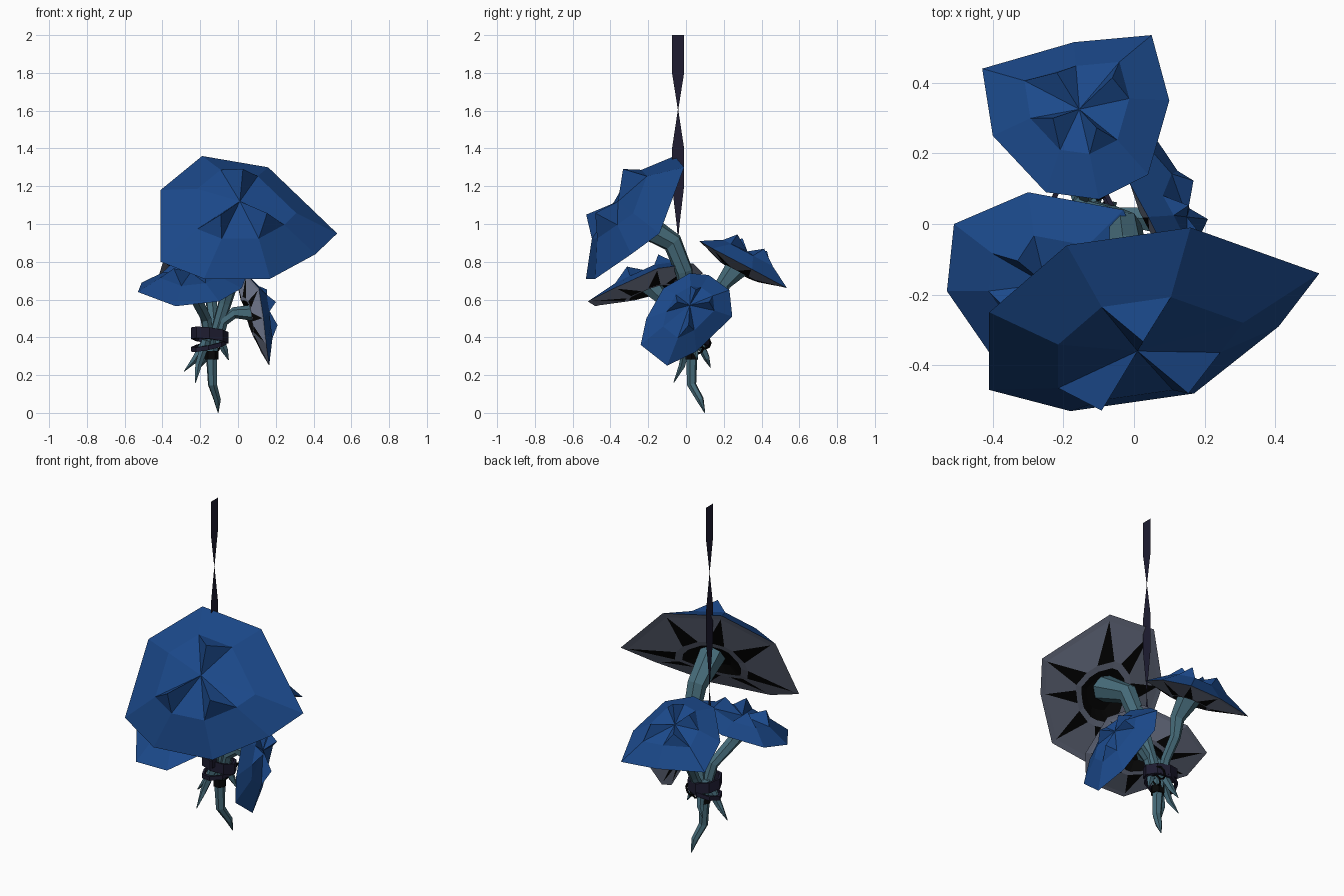
import bpy, bmesh, math
from mathutils import Vector as V

if "Cube" in bpy.data.objects:
    bpy.data.objects.remove(bpy.data.objects["Cube"])


def material(name, rgb):
    m = bpy.data.materials.new(name)
    m.diffuse_color = (*rgb, 1)
    m.use_nodes = True
    m.node_tree.nodes["Principled BSDF"].inputs["Base Color"].default_value = m.diffuse_color
    return m


BLUE = material("cap blue", (0.011, 0.066, 0.255))
GREY = material("gill grey", (0.20, 0.23, 0.325))
BLACK = material("gill black", (0.002, 0.002, 0.002))
TEAL = material("stem teal", (0.062, 0.15, 0.195))
DARK = material("ribbon dark purple", (0.013, 0.012, 0.031))


def finish(name, bm, mats):
    bmesh.ops.recalc_face_normals(bm, faces=bm.faces[:])
    me = bpy.data.meshes.new(name)
    bm.to_mesh(me)
    bm.free()
    for m in mats:
        me.materials.append(m)
    ob = bpy.data.objects.new(name, me)
    bpy.context.collection.objects.link(ob)
    return ob


def cap(name, rim, apex, horns, lift, bump, belly=0.035):
    """Crumpled mushroom cap: sharp rim, raised horns on top, bulging gills beneath."""
    rim = [V(p) for p in rim]
    apex = V(apex)
    n = len(rim)
    c = sum(rim, V()) / n
    nrm = sum(((rim[i] - c).cross(rim[(i + 1) % n] - c) for i in range(n)), V()).normalized()
    if nrm.dot(apex - c) < 0:
        nrm = -nrm
    bm = bmesh.new()
    R = [bm.verts.new(p) for p in rim]
    top = bm.verts.new(apex)
    ring = [bm.verts.new(apex.lerp(p, 0.56) + nrm * lift) for p in rim]

    def face(idx, *vs):
        bm.faces.new(vs).material_index = idx

    # top surface with horns
    for i in range(n):
        j = (i + 1) % n
        face(0, R[i], R[j], ring[j])
        face(0, R[i], ring[j], ring[i])
        if i in horns:
            tip = bm.verts.new(apex.lerp((rim[i] + rim[j]) / 2, 0.42) + nrm * bump)
            face(0, ring[i], ring[j], tip)
            face(0, top, ring[i], tip)
            face(0, top, tip, ring[j])
        else:
            face(0, top, ring[i], ring[j])

    # underside: grey panels, black wedges, grey and black collars
    def under(f, d):
        return [bm.verts.new(c.lerp(rim[i].lerp(rim[(i + 1) % n], t), f) + nrm * d)
                for i in range(n) for t in (0.33, 0.67)]
    a, b, e = under(0.46, -belly), under(0.37, -belly), under(0.22, 0.0)
    # wedge tips stop just short of the rim
    w = [bm.verts.new(c.lerp(p, 0.92) - nrm * belly * 0.1) for p in rim]
    for i in range(n):
        j = (i + 1) % n
        face(1, R[i], R[j], w[j], w[i])
        face(1, w[i], w[j], a[2 * i + 1], a[2 * i])
        face(2, w[i], a[2 * i], a[2 * i - 1])
    for k in range(2 * n):
        face(1, a[k - 1], a[k], b[k], b[k - 1])
        face(2, b[k - 1], b[k], e[k], e[k - 1])
    face(2, *e)
    return finish(name, bm, (BLUE, GREY, BLACK))


def tube(name, pts, radii, mat, sides=6):
    """Faceted tapered tube along a path."""
    bm = bmesh.new()
    pts = [V(p) for p in pts]
    loops = []
    for i, p in enumerate(pts):
        d = (pts[min(i + 1, len(pts) - 1)] - pts[max(i - 1, 0)]).normalized()
        u = d.cross(V((0.31, 0.95, 0.05))).normalized()
        w = d.cross(u)
        loops.append([bm.verts.new(p + (u * math.cos(t) + w * math.sin(t)) * radii[i])
                      for t in (2 * math.pi * k / sides for k in range(sides))])
    for l0, l1 in zip(loops, loops[1:]):
        for k in range(sides):
            bm.faces.new((l0[k - 1], l0[k], l1[k], l1[k - 1]))
    bm.faces.new(loops[0])
    bm.faces.new(loops[-1])
    return finish(name, bm, (mat,))


def band(name, loc, rx, ry, h, thick, tilt, mat, sides=8):
    """Flat strap wrapped round the stems."""
    bm = bmesh.new()
    rows = []
    for k in range(sides):
        t = 2 * math.pi * k / sides
        row = []
        for s, z in ((1, -h), (1, h), (1 - thick, h), (1 - thick, -h)):
            x, y = rx * s * math.cos(t), ry * s * math.sin(t)
            row.append(bm.verts.new(V(loc) + V((x, y, z + tilt[0] * x + tilt[1] * y))))
        rows.append(row)
    for k in range(sides):
        for q in range(4):
            bm.faces.new((rows[k - 1][q], rows[k][q], rows[k][q - 1], rows[k - 1][q - 1]))
    return finish(name, bm, (mat,))


# four caps
cap("front_cap",
    [(-.41, -.25, 1.18), (-.19, -.06, 1.36), (.16, -.01, 1.30), (.525, -.14, .95),
     (.41, -.29, .84), (.17, -.48, .71), (-.18, -.53, .71), (-.41, -.47, .80)],
    (.01, -.36, 1.12), (1, 4, 6), .055, .14, .03)
cap("back_cap",
    [(-.43, .44, .69), (-.17, .515, .67), (.05, .535, .66), (.10, .35, .76),
     (.04, .14, .87), (-.10, .07, .91), (-.25, .09, .89), (-.40, .25, .79)],
    (-.155, .325, .855), (0, 2, 4, 6), .035, .085, .04)
cap("left_cap",
    [(-.51, .0, .69), (-.30, .09, .74), (-.03, .04, .79), (.06, -.15, .765),
     (.02, -.38, .66), (-.10, -.52, .59), (-.33, -.48, .565), (-.53, -.19, .64)],
    (-.25, -.17, .745), (0, 2, 4, 6), .03, .085, .045)
cap("right_cap",
    [(.04, .02, .74), (-.015, .12, .73), (.03, .23, .65), (.06, .245, .51), (.12, .055, .325),
     (.165, -.10, .25), (.15, -.24, .36), (.135, -.21, .50), (.11, -.12, .66)],
    (.15, .02, .57), (0, 2, 4, 7), .025, .065, .035)

# stems from the bundle up to each cap
tube("front_stem", [(-.13, .04, .38), (-.07, .02, .58), (-.025, -.01, .75), (-.02, -.07, .90), (0, -.25, 1.01)],
     (.03, .036, .048, .055, .075), TEAL, 7)
tube("back_stem", [(-.14, .06, .36), (-.13, .11, .46), (-.14, .175, .57), (-.14, .195, .68), (-.155, .28, .78)],
     (.025, .027, .03, .04, .065), TEAL)
tube("left_stem", [(-.15, .03, .36), (-.17, -.01, .50), (-.22, -.12, .60), (-.24, -.19, .68)],
     (.028, .03, .035, .06), TEAL)
tube("right_stem", [(-.11, .03, .36), (-.08, .02, .48), (-.02, .02, .53), (.09, .01, .53)],
     (.025, .027, .03, .045), TEAL)

# roots below the strap
tube("main_root", [(-.14, .04, .42), (-.14, .03, .29), (-.135, .03, .15), (-.11, .075, .07), (-.105, .10, 0)],
     (.045, .03, .025, .02, .002), TEAL)
for i, (p, q, r) in enumerate((
        ((-.17, .03, .38), (-.23, .02, .28), (-.285, .03, .22)),
        ((-.17, .01, .38), (-.21, -.02, .25), (-.225, -.065, .16)),
        ((-.10, .03, .40), (-.07, .05, .33), (-.05, .06, .28)),
        ((-.15, .07, .38), (-.17, .11, .29), (-.20, .13, .24)))):
    tube(f"side_root_{i + 1}", (p, q, r), (.025, .018, .002), TEAL, 5)

# straps and knot loops
band("upper_strap", (-.15, .04, .41), .10, .085, .03, .15, (-.12, -.15), DARK)
band("lower_strap", (-.155, .04, .355), .095, .085, .012, .15, (.2, .12), DARK)
band("root_ring", (-.14, .03, .305), .038, .038, .022, .3, (0, 0), BLACK, 6)
for i, (y, z, r) in enumerate(((.10, .37, .03), (.065, .34, .025))):
    loop = [(-.10 + .02 * math.sin(t), y + r * math.cos(t), z + r * math.sin(t))
            for t in (k * math.pi / 4 for k in range(9))]
    tube(f"knot_loop_{i + 1}", loop, [.006] * 9, BLACK, 4)

# hanging ribbon: flat strip that pinches at each twist
bm = bmesh.new()
prev = None
for z, w in ((2, .032), (1.8, .032), (1.605, .001), (1.4, .032), (1.2, .032),
             (1.0, .008), (.92, .001), (.72, .022), (.42, .022)):
    row = [bm.verts.new((-.125, -.042 + s * w, z)) for s in (-1, 1)]
    if prev:
        bm.faces.new((prev[0], prev[1], row[1], row[0]))
    prev = row
finish("hanging_ribbon", bm, (DARK,))
